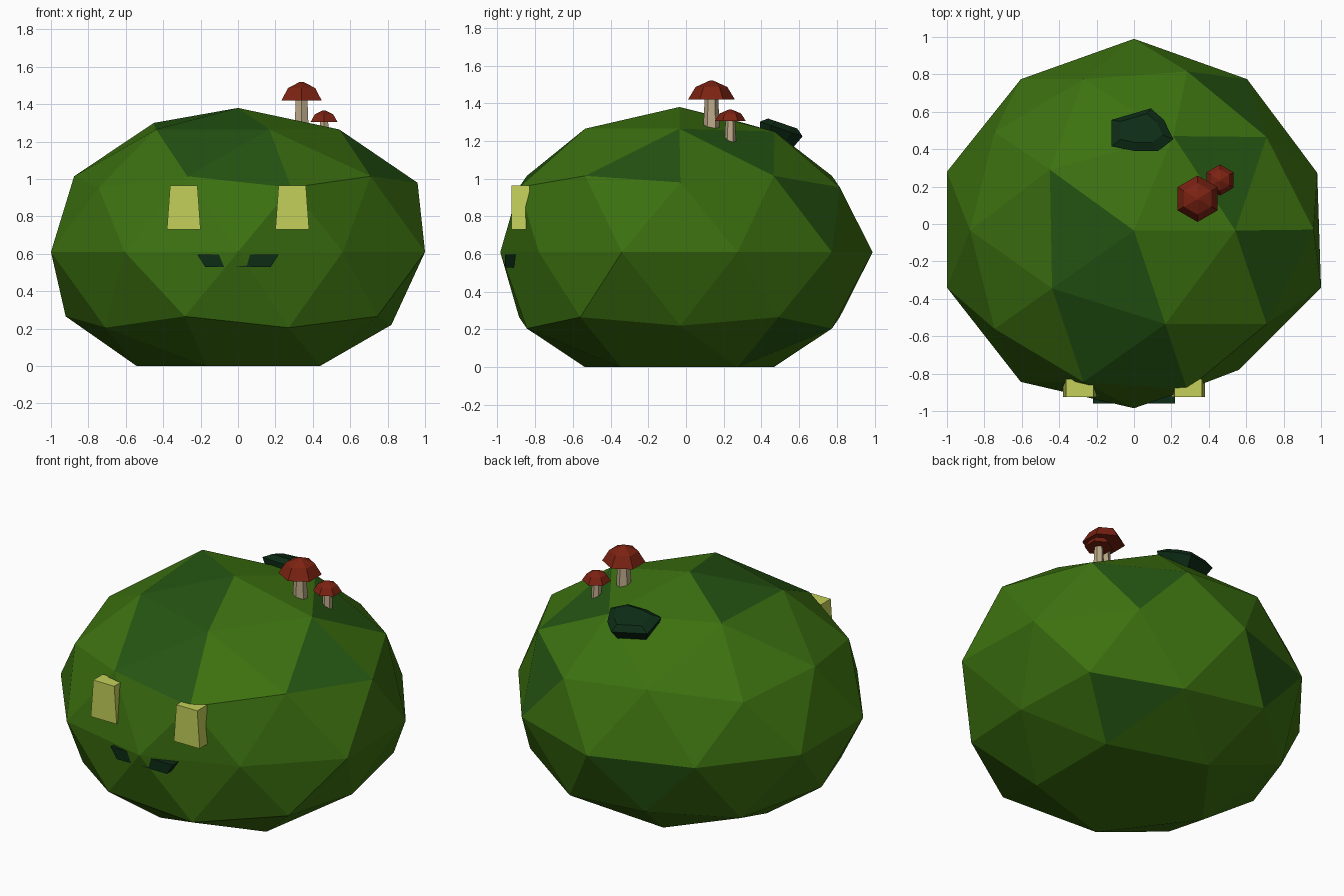
import bpy, bmesh, math
from mathutils import Vector, Matrix

cube = bpy.data.objects.get("Cube")
if cube:
    bpy.data.objects.remove(cube, do_unlink=True)


def material(name, rgb):
    m = bpy.data.materials.new(name)
    m.use_nodes = True
    m.diffuse_color = (*rgb, 1)
    m.node_tree.nodes["Principled BSDF"].inputs["Base Color"].default_value = (*rgb, 1)
    return m


MOSS = material("moss green", (0.045, 0.165, 0.005))
MOSS_DARK = material("deep moss green", (0.018, 0.09, 0.006))
LEAF = material("dark leaf green", (0.004, 0.025, 0.008))
YELLOW = material("eye yellow", (0.55, 0.63, 0.1))
RED = material("cap red", (0.2, 0.016, 0.006))
TAN = material("stem tan", (0.5, 0.4, 0.25))


def make(name, bm, *mats):
    bmesh.ops.recalc_face_normals(bm, faces=bm.faces)
    mesh = bpy.data.meshes.new(name)
    bm.to_mesh(mesh)
    bm.free()
    for m in mats:
        mesh.materials.append(m)
    ob = bpy.data.objects.new(name, mesh)
    bpy.context.collection.objects.link(ob)
    return ob


def loft(name, rings, mat):
    """Join rings of points with quads and close both ends."""
    bm = bmesh.new()
    loops = [[bm.verts.new(p) for p in ring] for ring in rings]
    n = len(loops[0])
    for a, b in zip(loops, loops[1:]):
        for i in range(n):
            j = (i + 1) % n
            bm.faces.new((a[i], a[j], b[j], b[i]))
    bm.faces.new(loops[0])
    bm.faces.new(loops[-1])
    return make(name, bm, mat)


def hexagon(x, y, z, r):
    return [(x + r * math.sin(k * math.pi / 3), y + r * math.cos(k * math.pi / 3), z)
            for k in range(6)]


# Body: squashed faceted ball with a flattened base
bm = bmesh.new()
bmesh.ops.create_icosphere(bm, subdivisions=2, radius=1)
bm.faces.ensure_lookup_table()

# Scattered darker facets, chosen by direction
dark_dirs = [(-.28, 0, .95), (-.09, -.27, .95), (-.18, -.54, .74), (.06, -.72, .61),
             (.46, .33, .74), (.52, .72, .32), (.7, -.17, .61), (.52, .52, -.6),
             (-.3, .93, -.17)]
for d in dark_dirs:
    v = Vector(d).normalized()
    face = max(bm.faces, key=lambda f: f.calc_center_median().normalized().dot(v))
    face.material_index = 1

# Hand-placed corners that differ from the even ball
nudges = [((0, -1, 0), (0, -.985, .61)), ((0, 1, 0), (0, .99, .61)),
          ((-.95, -.31, 0), (-1, -.34, .61)), ((.95, -.31, 0), (1, -.34, .61)),
          ((-.95, .31, 0), (-1, .28, .61)), ((.59, -.81, 0), (.56, -.78, .61)),
          ((.89, 0, .45), (.96, -.03, .98)), ((-.43, .31, .85), (-.45, .29, 1.3)),
          ((.85, 0, -.53), (.82, -.03, .22)), ((.16, .5, .85), (.21, .47, 1.25))]
targets = []
for d, p in nudges:
    v = Vector(d)
    targets.append((min(bm.verts, key=lambda w: (w.co - v).length), p))
for v in bm.verts:
    x, y, z = v.co
    v.co = (x * 1.03, y - .035, max(0, .61 + z * .77))
for v, p in targets:
    v.co = p
make("body", bm, MOSS, MOSS_DARK)

# Eyes: tapered blocks
for side, s in (("left", 1), ("right", -1)):
    rings = []
    for z, hw in ((.73, .09), (.965, .073)):
        rings.append([(s * .29 + dx * hw, y, z)
                      for dx, y in ((-1, -.925), (1, -.925), (1, -.83), (-1, -.83))])
    loft(side + "_eye", rings, YELLOW)

# Mouth: a bar that the front corner of the body pokes through
loft("mouth", [[(-w, -.96, z), (w, -.96, z), (w, -.82, z), (-w, -.82, z)]
               for z, w in ((.53, .175), (.597, .218))], LEAF)

# Leaf clump: tilted faceted pad at the back of the crown
outline = [(-.15, .06), (.06, .125), (.13, .06), (.18, -.05), (.1, -.115), (-.03, -.115), (-.15, -.09)]
tilt = Matrix.Translation((.03, .5, 1.265)) @ Matrix.Rotation(math.radians(-19), 4, 'X')
loft("leaf_clump", [[tilt @ Vector((x * s, y * s, z)) for x, y in outline]
                    for s, z in ((.75, -.08), (1, 0), (.68, .03))], LEAF)


# Mushrooms: six-sided stem and cap
def mushroom(name, x, y, rim, r, height, stem_r, base):
    loft(name + "_stem", [hexagon(x, y, base, stem_r * 1.1),
                          hexagon(x, y, rim + .01, stem_r * .9)], TAN)
    loft(name + "_cap", [hexagon(x, y, rim, r),
                         hexagon(x, y, rim + height * .66, r * .68),
                         hexagon(x, y, rim + height, r * .08)], RED)


mushroom("big_mushroom", .34, .135, 1.42, .124, .1, .04, 1.25)
mushroom("small_mushroom", .46, .235, 1.305, .083, .062, .028, 1.19)
